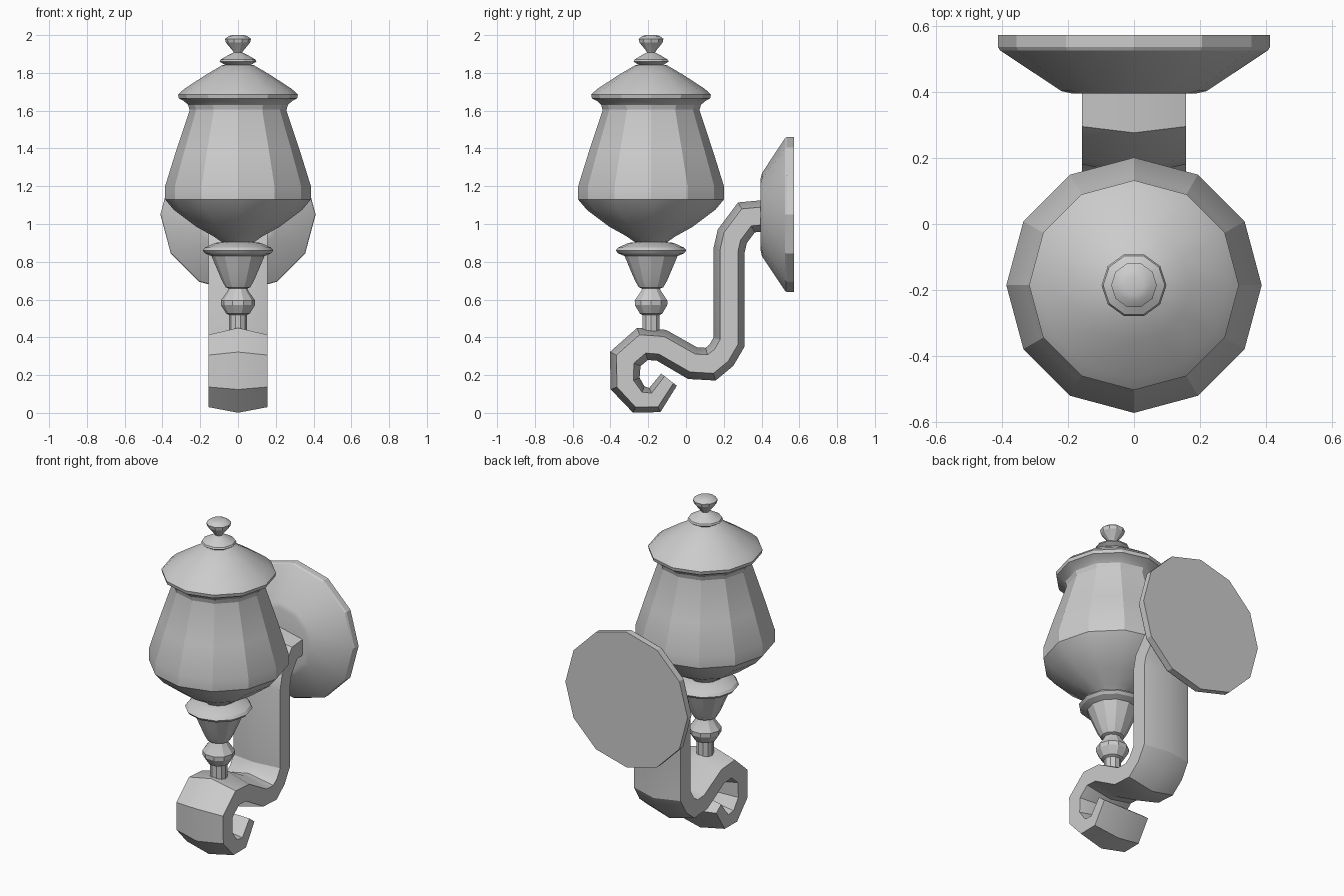
import bpy, bmesh
from math import cos, sin, pi, radians
from mathutils import Vector, Matrix

if "Cube" in bpy.data.objects:
    bpy.data.objects.remove(bpy.data.objects["Cube"])


def finish(bm, name, angle):
    bmesh.ops.recalc_face_normals(bm, faces=bm.faces)
    me = bpy.data.meshes.new(name)
    bm.to_mesh(me)
    bm.free()
    ob = bpy.data.objects.new(name, me)
    bpy.context.collection.objects.link(ob)
    bpy.ops.object.select_all(action='DESELECT')
    ob.select_set(True)
    bpy.context.view_layer.objects.active = ob
    bpy.ops.object.shade_smooth_by_angle(angle=radians(angle))
    return ob


def skin(bm, rings):
    """Join equal-sized vertex rings and cap both ends."""
    for a, b in zip(rings, rings[1:]):
        for i in range(len(a)):
            j = (i + 1) % len(a)
            bm.faces.new((a[i], a[j], b[j], b[i]))
    bm.faces.new(rings[0])
    bm.faces.new(rings[-1])


def lathe(name, profile, sides=12, matrix=Matrix.Translation((0, -0.185, 0)), angle=24):
    bm = bmesh.new()
    rings = [[bm.verts.new(matrix @ Vector((r * cos(2 * pi * i / sides), r * sin(2 * pi * i / sides), z)))
              for i in range(sides)] for r, z in profile]
    skin(bm, rings)
    return finish(bm, name, angle)


# Lantern body, lid and finial
lathe("lantern_glass", [(.08, .90), (.13, .935), (.22, .985), (.34, 1.075), (.386, 1.13),
                        (.386, 1.20), (.33, 1.38), (.257, 1.60), (.257, 1.63)])
lathe("lantern_lid", [(.22, 1.60), (.257, 1.605), (.264, 1.63), (.285, 1.65), (.313, 1.665), (.317, 1.685),
                      (.285, 1.715), (.17, 1.79), (.085, 1.84), (.05, 1.845)])
lathe("finial", [(.06, 1.83), (.068, 1.842), (.098, 1.86), (.093, 1.87), (.05, 1.895), (.022, 1.908),
                 (.03, 1.92), (.064, 1.96), (.069, 1.98), (.05, 1.994), (.03, 2.0)], 10)

# Cup, knob and stem below the lantern
lathe("cup", [(.04, .655), (.065, .665), (.085, .70), (.115, .77), (.14, .83), (.175, .845),
              (.187, .86), (.175, .875), (.12, .90), (.07, .905)])
lathe("knob", [(.04, .515), (.062, .525), (.09, .57), (.091, .595), (.055, .645), (.045, .67)], 10)
lathe("stem", [(.047, .40), (.047, .54)], 10)

# Wall plate, turned about the y axis
wall = Matrix.Translation((0, 0, 1.05)) @ Matrix.Rotation(-pi / 2, 4, 'X')
lathe("wall_plate", [(.19, .395), (.22, .402), (.405, .525), (.411, .535), (.411, .572)], 12, wall)

# Scroll arm: ridged strap swept along a path of (y, z, thickness factor)
path = [(.43, 1.045, 1), (.32, 1.035, 1), (.245, .935, 1), (.228, .86, 1), (.228, .375, 1), (.187, .305, 1),
        (.13, .26, 1), (.035, .265, 1), (-.13, .358, 1), (-.23, .365, 1), (-.322, .285, .98),
        (-.322, .16, .92), (-.25, .08, .8), (-.165, .078, .72), (-.09, .18, .62)]
section = [(-.157, .57), (0, 1), (.157, .57), (.157, -.57), (0, -1), (-.157, -.57)]
pts = [Vector((y, z)) for y, z, _ in path]
bm = bmesh.new()
rings = []
for i, p in enumerate(pts):
    d0 = (p - pts[max(i - 1, 0)]) if i else pts[1] - p
    d1 = (pts[i + 1] - p) if i < len(pts) - 1 else d0
    d0, d1 = d0.normalized(), d1.normalized()
    t = (d0 + d1).normalized()
    n = Vector((-t.y, t.x)) * (.083 * path[i][2] / t.dot(d0))
    rings.append([bm.verts.new((x, p.x + n.x * s, p.y + n.y * s)) for x, s in section])
skin(bm, rings)
arm = finish(bm, "scroll_arm", 29)
low = min(v.co.z for v in arm.data.vertices)
# Rest the scroll on the ground
for v in arm.data.vertices:
    if v.co.z < .25:
        v.co.z -= low * (1 - max(v.co.z, 0) / .25)
